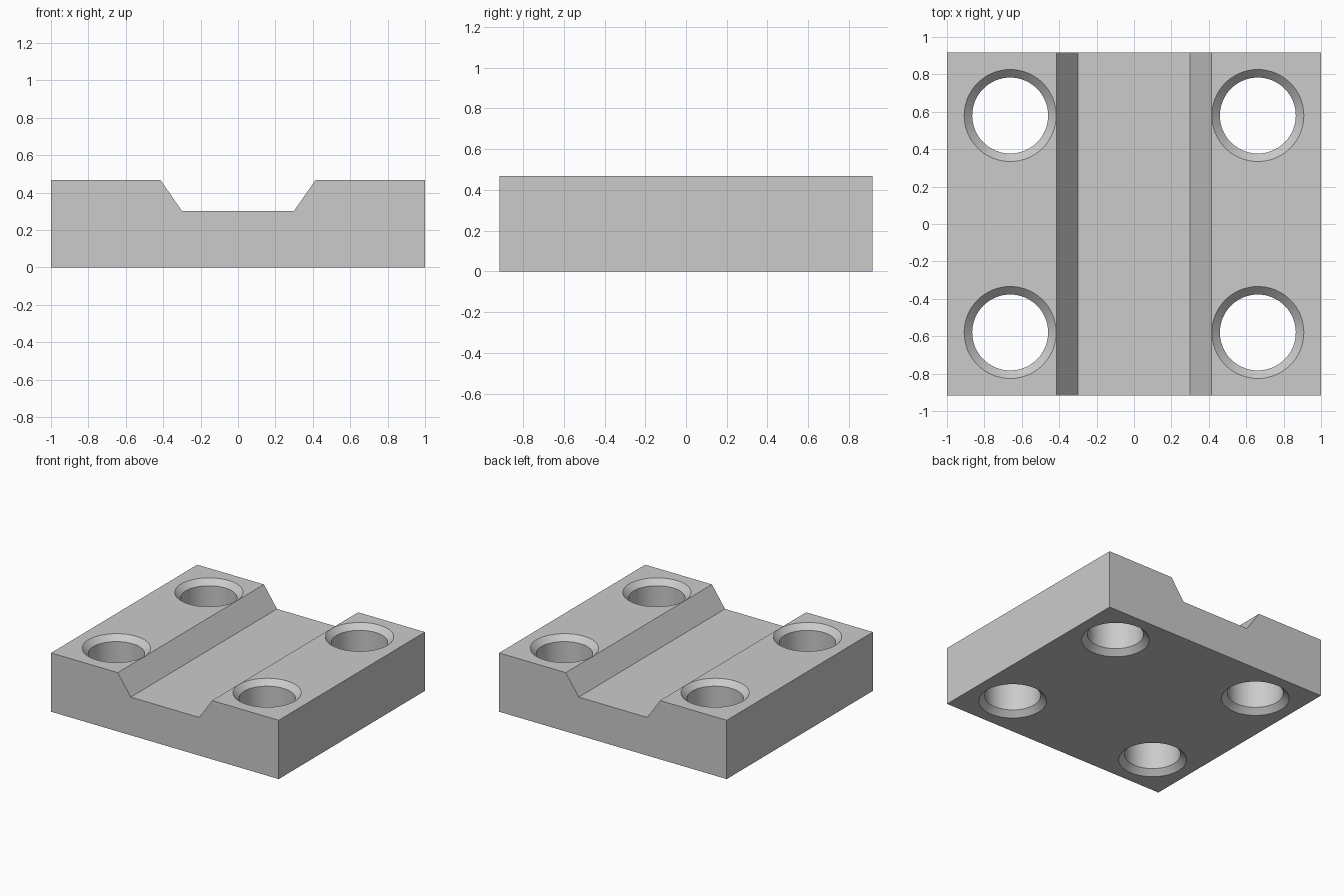
import bpy
import bmesh
import math
from mathutils import Matrix, Vector

if "Cube" in bpy.data.objects:
    bpy.data.objects.remove(bpy.data.objects["Cube"])

HALF_DEPTH, HEIGHT = 0.917, 0.467
HOLE_X, HOLE_Y = 0.662, 0.58
BORE, RIM, OVERSHOOT = 0.203, 0.246, 0.05
SEGMENTS = 64


def add_object(name, bm):
    bmesh.ops.recalc_face_normals(bm, faces=bm.faces)
    mesh = bpy.data.meshes.new(name)
    bm.to_mesh(mesh)
    bm.free()
    obj = bpy.data.objects.new(name, mesh)
    bpy.context.collection.objects.link(obj)
    return obj


# Plain grey material
grey = bpy.data.materials.new("light grey")
grey.use_nodes = True
colour = (0.6, 0.6, 0.6, 1)
grey.diffuse_color = colour
grey.node_tree.nodes["Principled BSDF"].inputs["Base Color"].default_value = colour

# Block with a sloped channel: mirrored profile extruded front to back
half = [(0.3, 0.303), (0.414, HEIGHT), (1, HEIGHT), (1, 0)]
outline = half + [(-x, z) for x, z in reversed(half)]
bm = bmesh.new()
front = bm.faces.new([bm.verts.new((x, -HALF_DEPTH, z)) for x, z in outline])
extruded = bmesh.ops.extrude_face_region(bm, geom=[front])["geom"]
bmesh.ops.translate(bm, vec=(0, 2 * HALF_DEPTH, 0),
                    verts=[v for v in extruded if isinstance(v, bmesh.types.BMVert)])
block = add_object("channel_block", bm)
block.data.materials.append(grey)

# Four chamfered hole cutters, each a stack of rings
chamfer = RIM - BORE
rings = [(RIM, -OVERSHOOT), (RIM, 0), (BORE, chamfer),
         (BORE, HEIGHT - chamfer), (RIM, HEIGHT), (RIM, HEIGHT + OVERSHOOT)]
bm = bmesh.new()
for sx in (-1, 1):
    for sy in (-1, 1):
        centre = Vector((sx * HOLE_X, sy * HOLE_Y, 0))
        loops = []
        for radius, z in rings:
            place = Matrix.Translation(centre + Vector((0, 0, z)))
            loops.append(bmesh.ops.create_circle(
                bm, segments=SEGMENTS, radius=radius, matrix=place)["verts"])
        for low, high in zip(loops, loops[1:]):
            for i in range(SEGMENTS):
                j = (i + 1) % SEGMENTS
                bm.faces.new((low[i], low[j], high[j], high[i]))
        bm.faces.new(loops[0])
        bm.faces.new(loops[-1])
cutter = add_object("hole_cutter", bm)
cutter.data.materials.append(grey)
cutter.hide_render = True

# Cut the holes, then smooth their round walls
cut = block.modifiers.new("holes", "BOOLEAN")
cut.operation = "DIFFERENCE"
cut.solver = "EXACT"
cut.object = cutter
bpy.ops.object.select_all(action="DESELECT")
block.select_set(True)
bpy.context.view_layer.objects.active = block
bpy.ops.object.modifier_apply(modifier=cut.name)
bpy.data.objects.remove(cutter)
bpy.ops.object.shade_smooth_by_angle(angle=math.radians(30))
